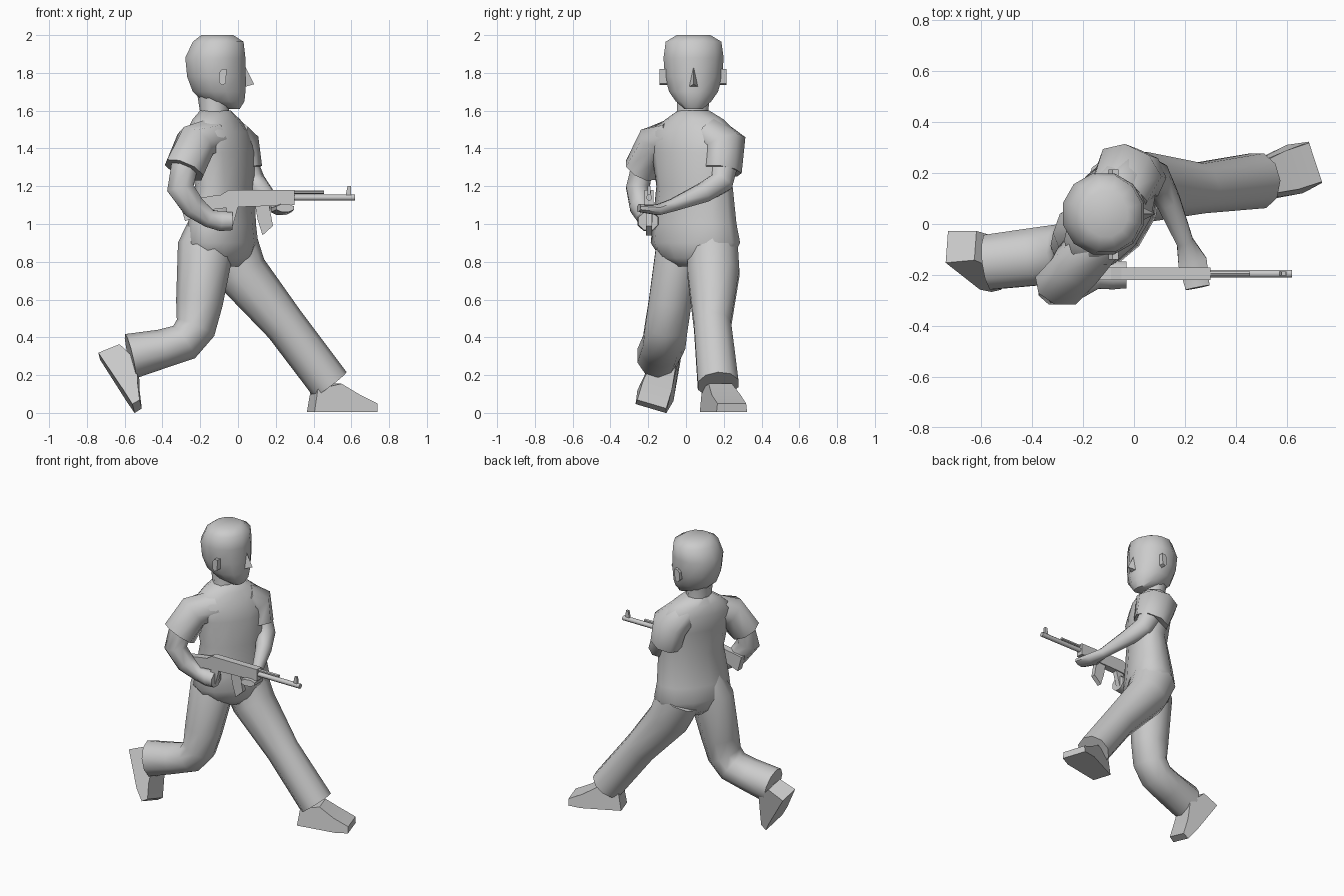
import bpy, bmesh, math
from mathutils import Vector as V


def finish(name, bm, angle=40):
    bmesh.ops.recalc_face_normals(bm, faces=bm.faces[:])
    me = bpy.data.meshes.new(name)
    bm.to_mesh(me)
    bm.free()
    ob = bpy.data.objects.new(name, me)
    bpy.context.collection.objects.link(ob)
    if angle:
        me.shade_smooth()
        me.set_sharp_from_angle(angle=math.radians(angle))
    return ob


def loft(name, rings, side=(0, 1, 0), n=10, axis=None, angle=55):
    """Rings of (centre x, y, z, half width along side, half depth)."""
    bm = bmesh.new()
    cs = [V(r[:3]) for r in rings]
    loops = []
    for i, r in enumerate(rings):
        t = V(axis) if axis else V()
        if not axis:
            if i > 0:
                t += (cs[i] - cs[i - 1]).normalized()
            if i < len(cs) - 1:
                t += (cs[i + 1] - cs[i]).normalized()
        t.normalize()
        s = V(side) - t * V(side).dot(t)
        s.normalize()
        u = t.cross(s)
        k = 1.03
        loops.append([bm.verts.new(cs[i] + s * r[3] * k * math.cos(2 * math.pi * (j + .5) / n)
                                   + u * r[4] * k * math.sin(2 * math.pi * (j + .5) / n))
                      for j in range(n)])
    for a, b in zip(loops, loops[1:]):
        for j in range(n):
            bm.faces.new((a[j], a[(j + 1) % n], b[(j + 1) % n], b[j]))
    bm.faces.new(loops[0])
    bm.faces.new(loops[-1])
    return finish(name, bm, angle)


def prism(name, a_pts, b_pts, angle=0):
    """Two matching outlines joined by side faces."""
    bm = bmesh.new()
    a = [bm.verts.new(p) for p in a_pts]
    b = [bm.verts.new(p) for p in b_pts]
    bm.faces.new(a)
    bm.faces.new(b)
    for i in range(len(a)):
        j = (i + 1) % len(a)
        bm.faces.new((a[i], a[j], b[j], b[i]))
    return finish(name, bm, angle)


def plate(name, pts, y, half):
    """Side profile in x,z extruded along y."""
    return prism(name, *[[(x, y + half * g, z) for x, z in pts] for g in (-1, 1)])


def shoe(name, heel, toe_dir, up):
    """Wedge shaped shoe: (along, height, half width) rows."""
    f = V(toe_dir).normalized()
    u = V(up)
    u = (u - f * u.dot(f)).normalized()
    s = u.cross(f)
    rows = [(0, 0, .065), (.26, 0, .1), (.345, 0, .085), (.345, .045, .08),
            (.25, .09, .08), (.15, .15, .065), (.02, .12, .06)]
    prism(name, *[[V(heel) + f * p + u * h + s * w * g for p, h, w in rows] for g in (-1, 1)],
          angle=35)


# Head, chin and neck
loft("head", [(-.02, .04, 1.61, .05, .03), (-.075, .04, 1.65, .095, .11),
              (-.1, .04, 1.70, .13, .14), (-.115, .04, 1.78, .153, .155),
              (-.12, .04, 1.88, .16, .16), (-.105, .04, 1.965, .148, .135),
              (-.11, .04, 2.0, .09, .085)], n=12, axis=(0, 0, 1))
loft("neck", [(-.12, .035, 1.5, .1, .09), (-.125, .035, 1.6, .085, .075),
              (-.13, .04, 1.7, .09, .085)], n=10, axis=(0, 0, 1))

# Nose pyramid
bm = bmesh.new()
base = [bm.verts.new(p) for p in ((.03, .04, 1.85), (.015, .005, 1.72), (.015, .075, 1.72))]
tip = bm.verts.new((.085, .04, 1.74))
bm.faces.new(base)
for i in range(3):
    bm.faces.new((base[i], base[(i + 1) % 3], tip))
finish("nose", bm, 70)

# Ears
ear = [(-.10, 1.80), (-.085, 1.82), (-.06, 1.82), (-.065, 1.745), (-.085, 1.735), (-.10, 1.75)]
for name, y in (("right_ear", -.12), ("left_ear", .195)):
    plate(name, ear, y, .02)

# Twisted shirt and hips
loft("torso", [(-.075, .05, .775, .11, .09), (-.08, .055, .82, .2, .135),
               (-.085, .05, .9, .25, .16),
               (-.085, .045, 1.0, .235, .15), (-.07, .045, 1.2, .215, .125),
               (-.085, .04, 1.38, .235, .14), (-.105, .04, 1.49, .24, .13),
               (-.115, .045, 1.555, .16, .105), (-.12, .04, 1.60, .085, .08)],
     side=(.5, .866, 0), n=12, axis=(0, 0, 1))

# Trouser legs: right bent behind, left stretched forward
loft("right_leg", [(-.14, -.005, 1.04, .09, .1), (-.17, -.035, .88, .125, .145),
                   (-.205, -.085, .58, .115, .12), (-.225, -.105, .45, .115, .105),
                   (-.285, -.115, .375, .115, .1),
                   (-.4, -.13, .34, .115, .1), (-.57, -.15, .3, .11, .117)])
loft("left_leg", [(-.05, .14, .9, .135, .15), (.02, .145, .74, .14, .135),
                  (.25, .14, .465, .1, .107), (.488, .17, .15, .11, .106)])
shoe("right_shoe", (-.735, -.09, .3), (.19, -.1, -.29), (.84, .1, .55))
shoe("left_shoe", (.385, .135, .005), (.305, .1, 0), (0, 0, 1))

# Sleeves
loft("right_sleeve", [(-.14, -.06, 1.46, .1, .1), (-.225, -.165, 1.425, .1, .11),
                      (-.285, -.24, 1.285, .09, .11)], n=8)
loft("left_sleeve", [(-.06, .12, 1.485, .09, .12), (-.02, .205, 1.42, .11, .135),
                     (.015, .19, 1.28, .1, .115)], side=(.42, .9, 0), n=8)

# Bare arms and hands
loft("right_arm", [(-.28, -.23, 1.32, .06, .075), (-.305, -.255, 1.19, .065, .075),
                   (-.235, -.24, 1.09, .058, .065), (-.155, -.215, 1.03, .042, .05),
                   (-.09, -.2, 1.015, .06, .055), (-.03, -.2, 1.015, .055, .05)], n=8)
loft("left_arm", [(.03, .2, 1.32, .075, .075), (.08, .185, 1.22, .065, .065),
                  (.135, .09, 1.165, .05, .055), (.2, -.07, 1.10, .035, .035),
                  (.23, -.15, 1.075, .06, .03), (.25, -.25, 1.085, .05, .022)],
     side=(1, .2, 0), n=8)

# Rifle
GY = -.195
plate("rifle_body", [(-.31, 1.12), (-.28, 1.015), (-.12, 1.08), (0, 1.09), (.3, 1.1),
                     (.3, 1.18), (-.05, 1.18), (-.09, 1.155), (-.13, 1.15)], GY, .024)
plate("magazine", [(.09, 1.1), (.165, 1.1), (.185, .99), (.13, .94), (.105, 1.02)], GY, .016)
plate("grip", [(-.06, 1.09), (0, 1.09), (-.03, .98), (-.08, .98)], GY, .017)
plate("front_sight", [(.57, 1.15), (.6, 1.15), (.597, 1.2), (.58, 1.2)], GY, .008)
loft("barrel", [(.28, GY, 1.14, .016, .016), (.62, GY, 1.14, .016, .016)], n=8)
loft("gas_tube", [(.28, GY, 1.168, .01, .01), (.455, GY, 1.168, .01, .01)], n=6)
